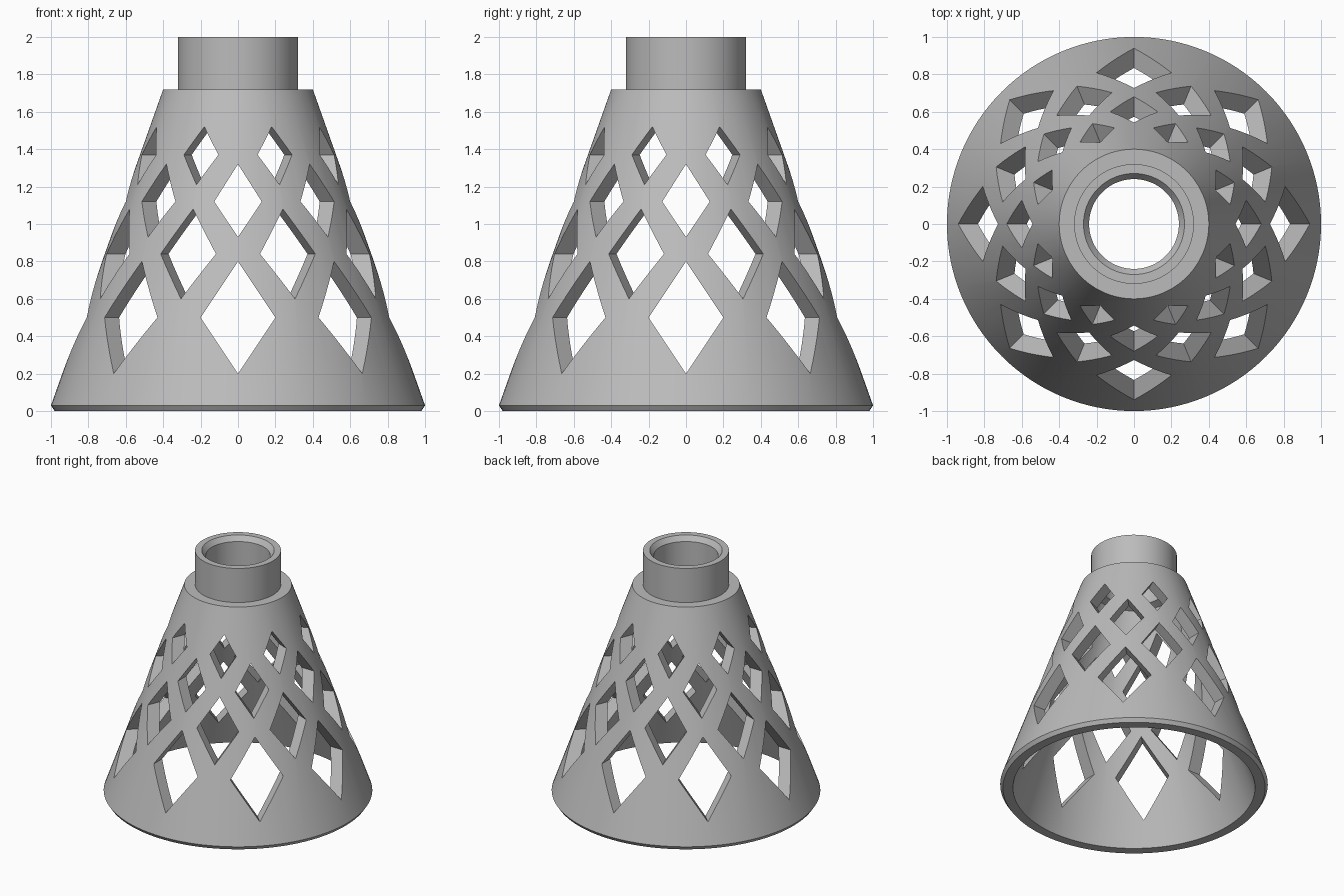
import bpy, bmesh
from math import pi, radians
from mathutils import Matrix, Vector

default = bpy.data.objects.get("Cube")
if default:
    bpy.data.objects.remove(default, do_unlink=True)

# Single grey plastic
grey = bpy.data.materials.new("grey plastic")
grey.use_nodes = True
colour = (0.5, 0.5, 0.5, 1)
grey.diffuse_color = colour
grey.node_tree.nodes["Principled BSDF"].inputs["Base Color"].default_value = colour

SEGMENTS = 128
HOLES = 8
BASE_Z, SHOULDER_Z, TOP_Z = 0.03, 1.72, 2.0
BASE_R, SHOULDER_R = 1.0, 0.4
WALL = 0.1


def cone_radius(z):
    return BASE_R + (SHOULDER_R - BASE_R) * (z - BASE_Z) / (SHOULDER_Z - BASE_Z)


def finish(bm, name):
    bmesh.ops.recalc_face_normals(bm, faces=bm.faces)
    mesh = bpy.data.meshes.new(name)
    bm.to_mesh(mesh)
    bm.free()
    mesh.materials.append(grey)
    obj = bpy.data.objects.new(name, mesh)
    bpy.context.collection.objects.link(obj)
    return obj


def revolve(name, profile):
    """Spin a closed (radius, height) outline around z."""
    bm = bmesh.new()
    verts = [bm.verts.new((r, 0, z)) for r, z in profile]
    edges = [bm.edges.new((a, b)) for a, b in zip(verts, verts[1:] + verts[:1])]
    bmesh.ops.spin(bm, geom=verts + edges, cent=(0, 0, 0), axis=(0, 0, 1),
                   angle=2 * pi, steps=SEGMENTS, use_merge=True)
    bmesh.ops.remove_doubles(bm, verts=bm.verts, dist=1e-5)
    return finish(bm, name)


# Conical shade with shoulder, neck and chamfered bore
shade = revolve("lamp_shade", [
    (0.98, 0), (BASE_R, BASE_Z), (SHOULDER_R, SHOULDER_Z),
    (0.32, SHOULDER_Z), (0.32, TOP_Z), (0.27, TOP_Z),
    (0.24, TOP_Z - 0.04), (0.24, SHOULDER_Z),
    (SHOULDER_R - WALL, SHOULDER_Z - 0.02), (0.905, 0)])

# Diamond window cutters: bottom, middle, top, half width, angle offset
rows = [(0.2, 0.5, 0.8, 0.2, 0), (0.6, 0.84, 1.08, 0.16, 22.5),
        (0.93, 1.12, 1.32, 0.127, 0), (1.21, 1.37, 1.52, 0.1, 22.5)]
bm = bmesh.new()
for low, mid, high, half, offset in rows:
    near = cone_radius(high) - 0.2
    for i in range(HOLES):
        turn = Matrix.Rotation(radians(offset) + i * 2 * pi / HOLES, 3, "Z")
        outline = [(0, low), (half, mid), (0, high), (-half, mid)]
        face = bm.faces.new([bm.verts.new(turn @ Vector((near, y, z)))
                             for y, z in outline])
        solid = bmesh.ops.extrude_face_region(bm, geom=[face], use_keep_orig=True)
        moved = [v for v in solid["geom"] if isinstance(v, bmesh.types.BMVert)]
        bmesh.ops.translate(bm, verts=moved, vec=turn @ Vector((0.8, 0, 0)))
cutter = finish(bm, "diamond_cutter")
cutter.hide_render = True

# Cut the lattice and discard the cutter
bpy.ops.object.select_all(action="DESELECT")
shade.select_set(True)
bpy.context.view_layer.objects.active = shade
cut = shade.modifiers.new("Lattice", "BOOLEAN")
cut.operation, cut.solver, cut.object = "DIFFERENCE", "EXACT", cutter
bpy.ops.object.modifier_apply(modifier=cut.name)
bpy.data.objects.remove(cutter, do_unlink=True)
bpy.ops.object.shade_smooth_by_angle(angle=radians(25))
